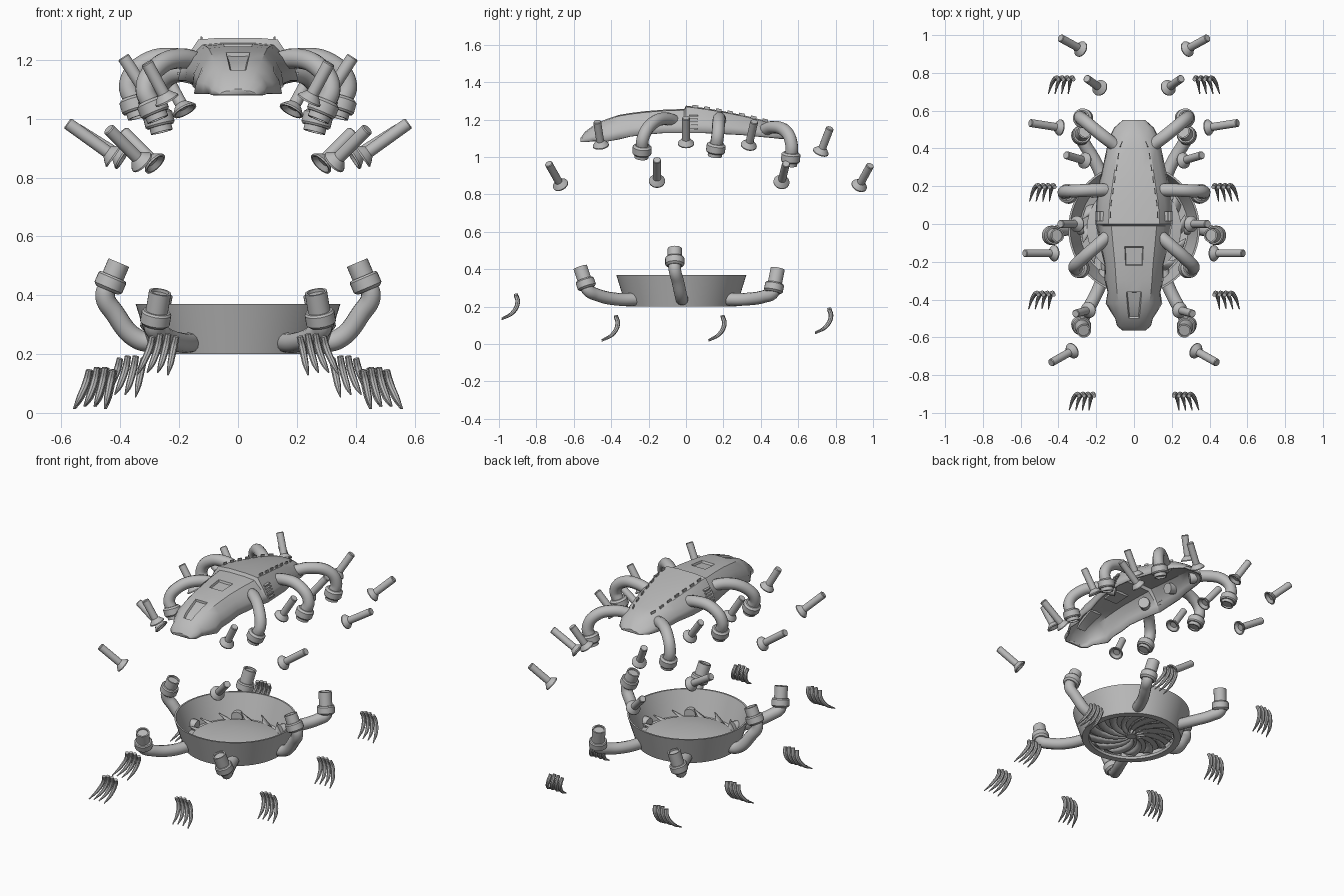
import bpy, bmesh, math
from mathutils import Vector, Matrix

default_cube = bpy.data.objects.get("Cube")
if default_cube:
    bpy.data.objects.remove(default_cube, do_unlink=True)

grey = bpy.data.materials.new("plain_grey")
grey.use_nodes = True
colour = (0.5, 0.5, 0.5, 1)
grey.diffuse_color = colour
grey.node_tree.nodes["Principled BSDF"].inputs["Base Color"].default_value = colour
parts = []


def add_object(name, data):
    data.materials.append(grey)
    obj = bpy.data.objects.new(name, data)
    bpy.context.scene.collection.objects.link(obj)
    parts.append(obj)
    return obj


def add_mesh(name, bm, recalc=True):
    if recalc:
        bmesh.ops.recalc_face_normals(bm, faces=bm.faces)
    mesh = bpy.data.meshes.new(name)
    bm.to_mesh(mesh)
    bm.free()
    return add_object(name, mesh)


def lathe(name, origin, direction, profile, sides=24):
    """Revolve (radius, height) points round an axis."""
    bm = bmesh.new()
    turn = Vector(direction).to_track_quat('Z', 'Y')
    rings = []
    for r, h in profile:
        count = sides if r > 0 else 1
        rings.append([bm.verts.new(Vector(origin) + turn @ Vector(
            (r * math.cos(math.tau * k / sides), r * math.sin(math.tau * k / sides), h)))
            for k in range(count)])
    for a, b in zip(rings, rings[1:]):
        for k in range(sides):
            quad = [a[k % len(a)], a[(k + 1) % len(a)], b[(k + 1) % len(b)], b[k % len(b)]]
            bm.faces.new(list(dict.fromkeys(quad)))
    return add_mesh(name, bm)


def tube(name, points, radius, taper=None, resolution=4):
    curve = bpy.data.curves.new(name, 'CURVE')
    curve.dimensions = '3D'
    curve.bevel_depth = radius
    curve.bevel_resolution = resolution
    curve.resolution_u = 8
    curve.use_fill_caps = True
    spline = curve.splines.new('BEZIER')
    spline.bezier_points.add(len(points) - 1)
    for i, (bp, co) in enumerate(zip(spline.bezier_points, points)):
        bp.co = co
        bp.handle_left_type = bp.handle_right_type = 'AUTO'
        bp.radius = taper[i] if taper else 1
    return add_object(name, curve)


def box(name, centre, size, along):
    bm = bmesh.new()
    turn = Vector(along).to_track_quat('Y', 'Z').to_matrix().to_4x4()
    bmesh.ops.create_cube(bm, size=1, matrix=Matrix.Translation(centre) @ turn
                          @ Matrix.Diagonal((*size, 1)))
    return add_mesh(name, bm)


def mirrored(points, side):
    return [Vector((side * x, y, z)) for x, y, z in points]


# Shell stations: y, top z, bottom z, half widths of roof, shoulder and hem
stations = [
    (-.565, 1.1, 1.08, .03, .045, .06), (-.54, 1.135, 1.08, .05, .075, .09),
    (-.5, 1.165, 1.085, .06, .085, .1), (-.47, 1.185, 1.085, .07, .1, .12),
    (-.42, 1.205, 1.085, .08, .12, .15), (-.36, 1.225, 1.095, .09, .12, .14),
    (-.3, 1.235, 1.11, .095, .13, .155), (-.22, 1.245, 1.12, .1, .135, .155),
    (-.12, 1.253, 1.13, .11, .15, .18), (-.01, 1.257, 1.13, .12, .16, .2),
    (0, 1.275, 1.13, .135, .165, .205), (.1, 1.262, 1.13, .13, .165, .2),
    (.2, 1.245, 1.125, .115, .155, .19), (.3, 1.225, 1.12, .1, .135, .165),
    (.4, 1.2, 1.11, .085, .115, .145), (.46, 1.185, 1.105, .06, .1, .13),
    (.51, 1.155, 1.1, .04, .075, .105), (.55, 1.12, 1.1, .02, .04, .06)]


def station_at(y):
    for a, b in zip(stations, stations[1:]):
        if a[0] <= y <= b[0]:
            t = (y - a[0]) / (b[0] - a[0])
            return [p + (q - p) * t for p, q in zip(a, b)]


# Open-bottomed shell with two recessed windows
bm = bmesh.new()
rows = []
for y, top, hem, roof, shoulder, wide in stations:
    drop = top - hem
    half = [(wide, hem), ((shoulder + wide) / 2 + .006, hem + drop * .35),
            (shoulder, hem + drop * .65), (roof, top - .006), (roof * .45, top)]
    section = [(-x, z) for x, z in half] + [(0, top)] + half[::-1]
    rows.append([bm.verts.new((x, y, z)) for x, z in section])
for a, b in zip(rows, rows[1:]):
    for k in range(len(a) - 1):
        bm.faces.new((a[k], a[k + 1], b[k + 1], b[k]))
bm.faces.new(rows[0])
bm.faces.new(rows[-1])
bmesh.ops.recalc_face_normals(bm, faces=bm.faces)
if max(bm.faces, key=lambda f: f.calc_center_median().z).normal.z < 0:
    bmesh.ops.reverse_faces(bm, faces=bm.faces)
for start, end in ((-.5, -.36), (-.22, -.12)):
    window = [f for f in bm.faces if abs(f.calc_center_median().x) < .03
              and start < f.calc_center_median().y < end and f.normal.z > .3]
    bmesh.ops.inset_region(bm, faces=window, thickness=.006, depth=-.012)
shell = add_mesh("shell", bm, recalc=False)
solid = shell.modifiers.new("thickness", 'SOLIDIFY')
solid.thickness = .01
solid.offset = -1

# Arms: name, path from root to cuff, length of the peg past the cuff
arms = [
    ("shell_rear_arm", [(.09, .41, 1.14), (.17, .47, 1.16), (.255, .54, 1.13),
                        (.285, .565, 1.06), (.27, .56, 1)], .02),
    ("shell_middle_arm", [(.11, .18, 1.18), (.2, .18, 1.205), (.31, .175, 1.19),
                          (.37, .17, 1.12), (.35, .16, 1.05)], .02),
    ("shell_front_arm", [(.11, -.04, 1.18), (.19, -.11, 1.205), (.28, -.19, 1.17),
                         (.315, -.23, 1.1), (.29, -.235, 1.04)], .02),
    ("bowl_middle_arm", [(.27, -.02, .24), (.34, -.025, .25), (.42, -.045, .34),
                         (.452, -.06, .4), (.435, -.06, .44)], .05),
    ("bowl_front_arm", [(.15, -.25, .24), (.2, -.37, .24), (.26, -.48, .265),
                        (.285, -.525, .29), (.28, -.535, .32)], .07),
    ("bowl_rear_arm", [(.15, .2, .24), (.2, .32, .24), (.26, .42, .255),
                       (.285, .465, .275), (.28, .47, .3)], .08)]

# Pins: outer end of the rod, then the flared head
pins = [((.39, .985, .955), (.28, .925, .845)), ((.25, .77, 1.155), (.18, .72, 1.025)),
        ((.55, .535, .965), (.39, .51, .865)), ((.36, .365, 1.19), (.26, .335, 1.06)),
        ((.39, 0, 1.21), (.3, 0, 1.07)), ((.58, -.155, .985), (.42, -.155, .87)),
        ((.44, -.735, .965), (.325, -.67, .85)), ((.31, -.475, 1.19), (.24, -.455, 1.06))]

# Claw clusters: centre of each group of four
claws = [(.255, -.94, .2), (.47, -.405, .085), (.465, .165, .085), (.365, .735, .125)]

for side, tag in ((1, "left"), (-1, "right")):
    for name, path, peg in arms:
        path = mirrored(path, side)
        tube(f"{tag}_{name}", path, .034)
        lathe(f"{tag}_{name}_cuff", path[-1], path[-1] - path[-2],
              [(0, -.025), (.04, -.025), (.051, -.015), (.051, .02), (.046, .027),
               (.038, .027), (.038, .027 + peg), (.03, .027 + peg), (.03, .017 + peg),
               (0, .017 + peg)])
    for number, pair in enumerate(pins, 1):
        tail, head = mirrored(pair, side)
        size = (head - tail).length
        lathe(f"{tag}_pin_{number}", tail, head - tail,
              [(0, 0), (.018, 0), (.021, .004), (.021, size - .03), (.027, size - .025),
               (.043, size - .006), (.043, size), (.036, size), (.02, size - .014),
               (0, size - .014)])
    for number, (x, y, z) in enumerate(claws, 1):
        for finger in range(4):
            root = x - .045 + finger * .027
            lift = .008 * (1.5 - abs(finger - 1.5))
            sweep = (finger - 1.5) * .004
            path = [(root, y + .03, z + .06 + lift), (root + .008, y + .04, z + .025),
                    (root + .025 + sweep, y + .015, z - .03),
                    (root + .04 + sweep * 2, y - .045, z - .07 + lift)]
            tube(f"{tag}_claw_{number}_{finger + 1}", mirrored(path, side), .012,
                 (.9, 1.05, .9, .25), 2)
    # Staples along the roof edge and louvres on the flank
    for k in range(7):
        y = .04 + k * .062
        a, b = station_at(y), station_at(y + .02)
        p, q = mirrored([(s[3] - .008, s[0], s[1]) for s in (a, b)], side)
        box(f"{tag}_roof_staple_{k + 1}", (p + q) / 2, (.006, .03, .018), q - p)
    for k in range(5):
        s = station_at(.04)
        t = .2 + k * .15
        x = s[5] + (s[4] - s[5]) * t / .8 + .005
        box(f"{tag}_flank_louvre_{k + 1}", (side * x, .04, s[2] + (s[1] - s[2]) * t * .8),
            (.016, .05, .008), (0, 1, 0))

# Flared bowl, with an open floor ring
middle = (0, -.025, 0)
lathe("bowl", middle, (0, 0, 1), [(.25, .215), (.255, .2), (.295, .2), (.348, .37),
                                  (.338, .37), (.287, .225), (.25, .215)], 64)
lathe("bowl_dome", middle, (0, 0, 1), [(0, .234), (.25, .234), (.25, .24), (.19, .253),
                                       (.1, .263), (0, .266)], 48)
lathe("fan_hub", middle, (0, 0, 1), [(0, .206), (.03, .206), (.036, .212), (.036, .236)])

# Swept fan blades under the dome, with tips rising round its edge
bm = bmesh.new()
blades, steps = 14, 7
for blade in range(blades):
    edge = []
    for k in range(steps + 1):
        t = k / steps
        r = .03 + .25 * t
        angle = math.tau * blade / blades + .9 * t
        top = .232 + (.04 if k == steps else 0)
        edge.append([bm.verts.new((r * math.cos(a), r * math.sin(a) - .025, z))
                     for a, z in ((angle, .208 + .012 * t), (angle + .27, top))])
    for a, b in zip(edge, edge[1:]):
        bm.faces.new((a[0], a[1], b[1], b[0]))
fan = add_mesh("fan_blades", bm)
fan.modifiers.new("thickness", 'SOLIDIFY').thickness = .004

# Turn tubes into meshes and smooth everything except sharp edges
bpy.ops.object.select_all(action='DESELECT')
curves = [o for o in parts if o.type == 'CURVE']
for obj in curves:
    obj.select_set(True)
bpy.context.view_layer.objects.active = curves[0]
bpy.ops.object.convert(target='MESH')
for obj in parts:
    obj.select_set(True)
bpy.context.view_layer.objects.active = shell
bpy.ops.object.shade_smooth_by_angle(angle=math.radians(32))
